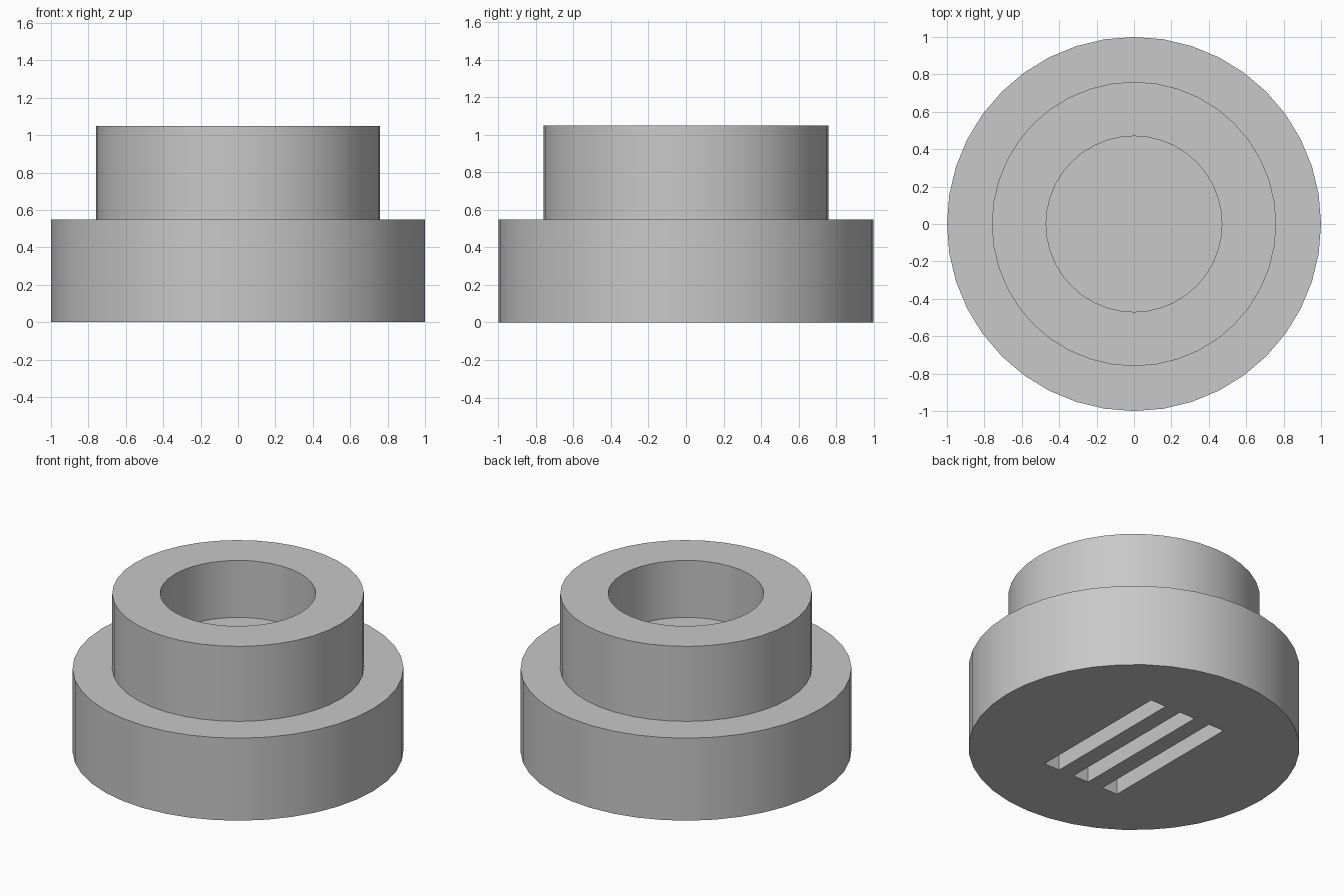
import bpy
import bmesh
from math import cos, sin, tau, radians

cube = bpy.data.objects.get("Cube")
if cube:
    bpy.data.objects.remove(cube, do_unlink=True)

SIDES = 40
BASE_R, COLLAR_R, HOLE_R = 1.0, 0.76, 0.47
STEP_Z, TOP_Z, FLOOR_Z = 0.55, 1.05, 0.67
SLOT_W, SLOT_LEN, SLOT_DEPTH, SLOT_GAP = 0.115, 1.0, 0.2, 0.228

# Single plain grey
grey = bpy.data.materials.new("plain grey")
grey.use_nodes = True
colour = (0.58, 0.58, 0.58, 1)
grey.diffuse_color = colour
grey.node_tree.nodes["Principled BSDF"].inputs["Base Color"].default_value = colour


def finish(bm, name):
    """Turn a bmesh into a named object."""
    bmesh.ops.recalc_face_normals(bm, faces=bm.faces)
    mesh = bpy.data.meshes.new(name)
    bm.to_mesh(mesh)
    bm.free()
    mesh.materials.append(grey)
    obj = bpy.data.objects.new(name, mesh)
    bpy.context.collection.objects.link(obj)
    return obj


def lathe(name, profile):
    """Revolve (radius, height) points and cap both ends."""
    bm = bmesh.new()
    angles = [tau * i / SIDES for i in range(SIDES)]
    rings = [[bm.verts.new((r * cos(a), r * sin(a), z)) for a in angles]
             for r, z in profile]
    for low, high in zip(rings, rings[1:]):
        for i in range(SIDES):
            j = (i + 1) % SIDES
            bm.faces.new((low[i], low[j], high[j], high[i]))
    bm.faces.new(rings[0])
    bm.faces.new(rings[-1])
    return finish(bm, name)


# Stepped body: wide base, narrower collar and blind round hole
body = lathe("stepped_body", [
    (BASE_R, 0), (BASE_R, STEP_Z),
    (COLLAR_R, STEP_Z), (COLLAR_R, TOP_Z),
    (HOLE_R, TOP_Z), (HOLE_R, FLOOR_Z),
])

# Three parallel slots cut into the underside
bm = bmesh.new()
for k in (-1, 0, 1):
    box = bmesh.ops.create_cube(bm, size=1)["verts"]
    bmesh.ops.scale(bm, verts=box, vec=(SLOT_W, SLOT_LEN, 2 * SLOT_DEPTH))
    bmesh.ops.translate(bm, verts=box, vec=(k * SLOT_GAP, 0, 0))
cutter = finish(bm, "slot_cutter")
cutter.hide_render = True

bpy.ops.object.select_all(action="DESELECT")
body.select_set(True)
bpy.context.view_layer.objects.active = body
cut = body.modifiers.new("slots", "BOOLEAN")
cut.operation = "DIFFERENCE"
cut.solver = "EXACT"
cut.object = cutter
bpy.ops.object.modifier_apply(modifier=cut.name)
bpy.data.objects.remove(cutter, do_unlink=True)

# Smooth round walls with crisp rims
bpy.ops.object.shade_smooth_by_angle(angle=radians(30))
